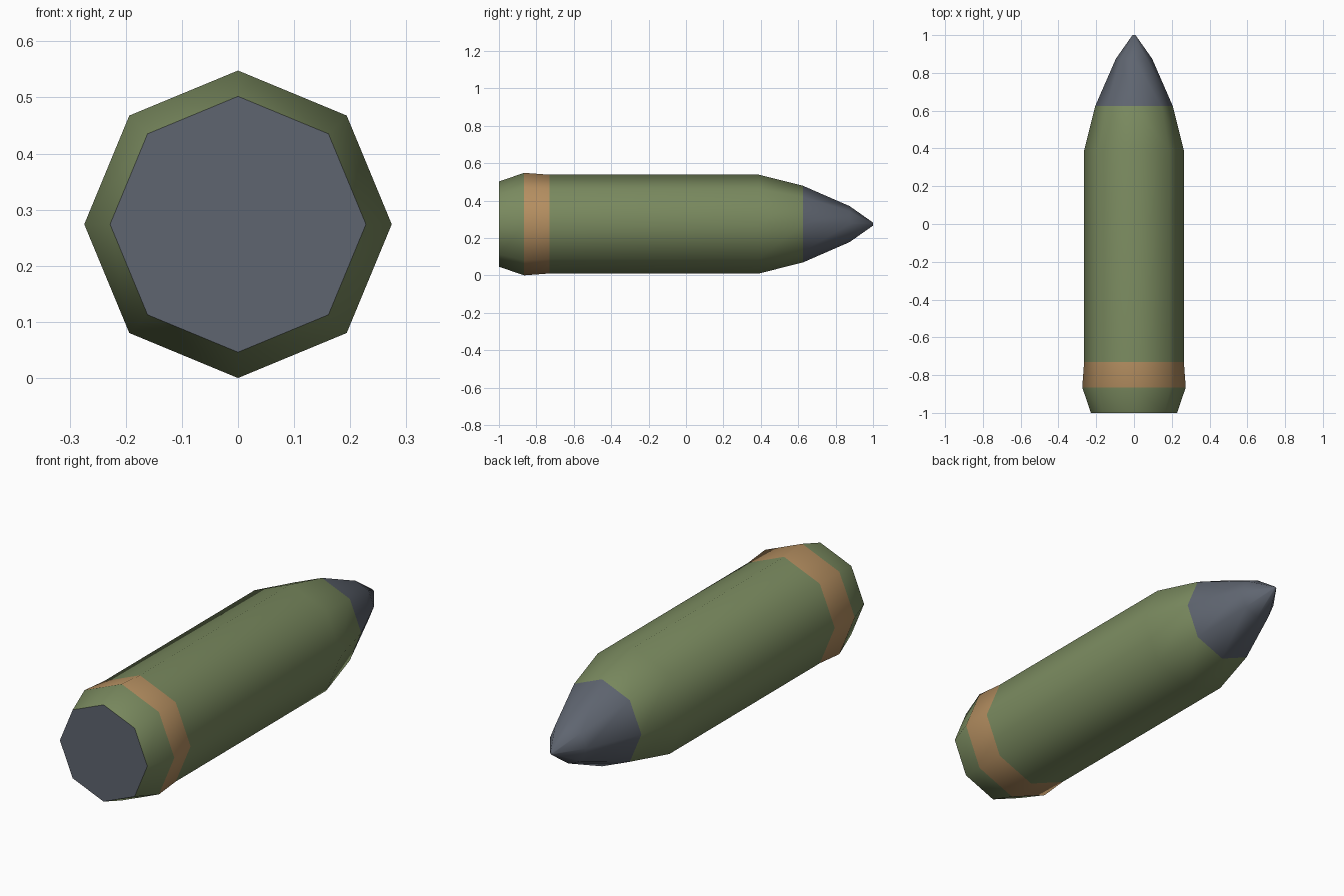
import bpy, bmesh
from math import sin, cos, pi, radians

cube = bpy.data.objects.get("Cube")
if cube:
    bpy.data.objects.remove(cube, do_unlink=True)


def material(name, color):
    mat = bpy.data.materials.new(name)
    mat.use_nodes = True
    mat.diffuse_color = (*color, 1)
    bsdf = mat.node_tree.nodes["Principled BSDF"]
    bsdf.inputs["Base Color"].default_value = (*color, 1)
    bsdf.inputs["Roughness"].default_value = 0.8
    return mat


GREEN, COPPER, STEEL = range(3)
materials = [
    material("olive_green", (0.195, 0.255, 0.115)),
    material("copper_band", (0.455, 0.27, 0.117)),
    material("steel_grey", (0.114, 0.13, 0.162)),
]

SIDES = 8
CENTRE_Z = 0.274

# Rings from base to tip: y, radius, colour of the section that follows
profile = [
    (-1.0, 0.228, GREEN),     # tapered base
    (-0.865, 0.274, COPPER),  # driving band
    (-0.73, 0.264, GREEN),    # body
    (0.39, 0.264, GREEN),     # shoulder
    (0.625, 0.205, STEEL),    # nose
    (0.875, 0.096, STEEL),    # nose point
    (1.0, 0.008, STEEL),
]

# Eight-sided shell, lofted ring by ring
bm = bmesh.new()
rings = []
for y, r, _ in profile:
    angles = [2 * pi * i / SIDES for i in range(SIDES)]
    rings.append([bm.verts.new((r * cos(a), y, CENTRE_Z + r * sin(a))) for a in angles])

for (_, _, colour), a, b in zip(profile, rings, rings[1:]):
    for i in range(SIDES):
        j = (i + 1) % SIDES
        bm.faces.new((a[i], a[j], b[j], b[i])).material_index = colour

# Flat base plate and blunt tip
for ring in (rings[0], rings[-1]):
    bm.faces.new(ring).material_index = STEEL

bmesh.ops.recalc_face_normals(bm, faces=bm.faces)
mesh = bpy.data.meshes.new("shell")
bm.to_mesh(mesh)
bm.free()
for mat in materials:
    mesh.materials.append(mat)

shell = bpy.data.objects.new("shell", mesh)
bpy.context.collection.objects.link(shell)

# Smooth sides, crisp edge around the base plate
bpy.ops.object.select_all(action="DESELECT")
shell.select_set(True)
bpy.context.view_layer.objects.active = shell
bpy.ops.object.shade_smooth_by_angle(angle=radians(60))
